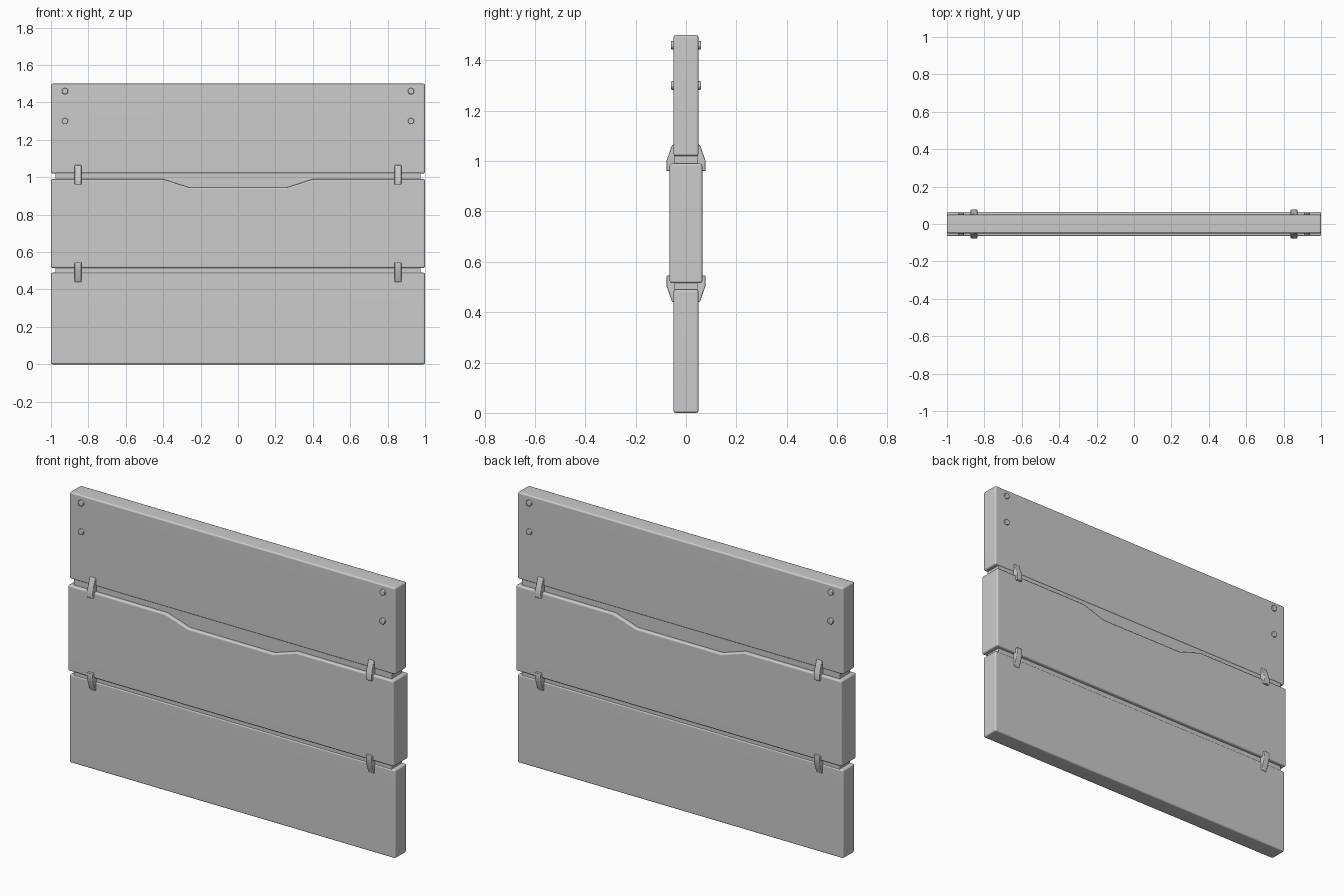
import bpy, bmesh
from mathutils import Matrix, Vector

if "Cube" in bpy.data.objects:
    bpy.data.objects.remove(bpy.data.objects["Cube"], do_unlink=True)

GREY = (0.6, 0.6, 0.6, 1.0)
grey = bpy.data.materials.new("plain grey")
grey.use_nodes = True
grey.diffuse_color = GREY
grey.node_tree.nodes["Principled BSDF"].inputs["Base Color"].default_value = GREY


def finish(name, bm, bevel=0.0, segments=2):
    bmesh.ops.recalc_face_normals(bm, faces=bm.faces)
    mesh = bpy.data.meshes.new(name)
    bm.to_mesh(mesh)
    bm.free()
    mesh.materials.append(grey)
    ob = bpy.data.objects.new(name, mesh)
    bpy.context.collection.objects.link(ob)
    bpy.ops.object.select_all(action="DESELECT")
    ob.select_set(True)
    bpy.context.view_layer.objects.active = ob
    if bevel:
        mod = ob.modifiers.new("soft edges", "BEVEL")
        mod.width, mod.segments = bevel, segments
        mod.limit_method = "ANGLE"
        mod.angle_limit = 0.8
        bpy.ops.object.modifier_apply(modifier=mod.name)
        bpy.ops.object.shade_smooth_by_angle(angle=0.9)
        weighted = ob.modifiers.new("flat faces", "WEIGHTED_NORMAL")
        weighted.keep_sharp = True
    return ob


def extrude(points, direction):
    """Solid from a closed outline pushed along a direction."""
    bm = bmesh.new()
    face = bm.faces.new([bm.verts.new(p) for p in points])
    new = bmesh.ops.extrude_face_region(bm, geom=[face])["geom"]
    verts = [v for v in new if isinstance(v, bmesh.types.BMVert)]
    bmesh.ops.translate(bm, verts=verts, vec=Vector(direction))
    return bm


def slab(name, outline, half_depth, bevel):
    pts = [(x, -half_depth, z) for x, z in outline]
    return finish(name, extrude(pts, (0, 2 * half_depth, 0)), bevel)


def rect(half_width, low, high):
    return [(-half_width, low), (half_width, low), (half_width, high), (-half_width, high)]


# Three stacked boards; the thicker middle one has a shallow grip notch
slab("lower_board", rect(1, 0, 0.49), 0.05, 0.009)
slab("upper_board", rect(1, 1.02, 1.5), 0.05, 0.009)
notch = [(0.4, 0.99), (0.26, 0.945), (-0.26, 0.945), (-0.4, 0.99)]
middle = rect(1, 0.515, 0.99)
slab("middle_board", middle[:3] + notch + middle[3:], 0.065, 0.009)

# Recessed strips filling the gaps between boards
slab("lower_gap_strip", rect(0.975, 0.46, 0.54), 0.045, 0)
slab("upper_gap_strip", rect(0.975, 0.92, 1.05), 0.045, 0)

# Tapered clips bridging each gap, on both faces
CLIP = [(0.04, -0.04), (0.078, -0.04), (0.078, 0.0), (0.055, 0.065), (0.04, 0.065)]
for level, base, flip in (("lower", 0.505, -1), ("upper", 1.0, 1)):
    for side, sx in (("left", 1), ("right", -1)):
        for face, sy in (("front", -1), ("back", 1)):
            pts = [(sx * 0.855 - 0.018, sy * y, base + flip * z) for y, z in CLIP]
            finish(f"{level}_{side}_{face}_clip", extrude(pts, (0.036, 0, 0)), 0.003, 1)

# Bolts through the upper board, with a head on each face
for side, sx in (("left", 1), ("right", -1)):
    for level, z in (("lower", 1.3), ("upper", 1.46)):
        bm = bmesh.new()
        place = Matrix.Translation((sx * 0.925, 0, z)) @ Matrix.Rotation(1.5708, 4, "X")
        bmesh.ops.create_cone(bm, cap_ends=True, segments=12, radius1=0.017,
                              radius2=0.017, depth=0.12, matrix=place)
        finish(f"{level}_{side}_bolt", bm, 0.004, 2)
